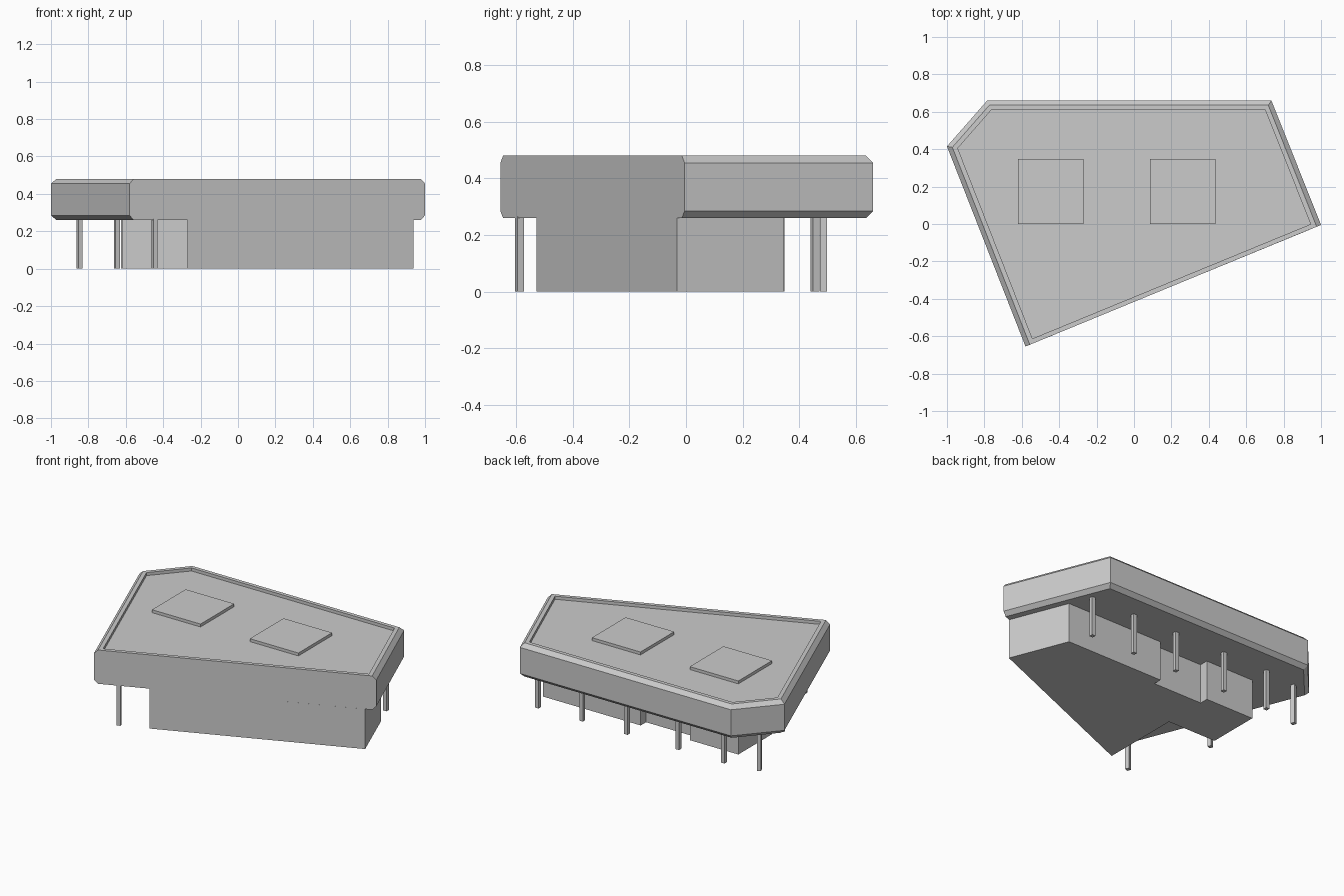
import bpy, bmesh, math
from mathutils import Vector

if "Cube" in bpy.data.objects:
    bpy.data.objects.remove(bpy.data.objects["Cube"])


def make_object(name, bm):
    bmesh.ops.recalc_face_normals(bm, faces=bm.faces)
    mesh = bpy.data.meshes.new(name)
    bm.to_mesh(mesh)
    bm.free()
    obj = bpy.data.objects.new(name, mesh)
    bpy.context.collection.objects.link(obj)
    return obj


def loft(name, rings):
    """Skin a stack of (outline, z) rings and cap both ends."""
    bm = bmesh.new()
    loops = [[bm.verts.new((x, y, z)) for x, y in pts] for pts, z in rings]
    n = len(loops[0])
    for a, b in zip(loops, loops[1:]):
        for i in range(n):
            j = (i + 1) % n
            bm.faces.new((a[i], a[j], b[j], b[i]))
    bm.faces.new(loops[0][::-1])
    bm.faces.new(loops[-1])
    return make_object(name, bm)


def inset(pts, dists):
    """Move every edge of a counter-clockwise outline inward by its own distance."""
    n = len(pts)
    lines = []
    for i in range(n):
        p, q = Vector(pts[i]), Vector(pts[(i + 1) % n])
        d = (q - p).normalized()
        lines.append((p + Vector((-d.y, d.x)) * dists[i], d))
    out = []
    for i in range(n):
        (p, d), (q, e) = lines[i - 1], lines[i]
        t = (q - p).cross(e) / d.cross(e)
        out.append(tuple(p + d * t))
    return out


def rect(x0, x1, y0, y1):
    return [(x0, y0), (x1, y0), (x1, y1), (x0, y1)]


# Roof slab: chamfered on every edge but the front, with a shallow sunken top
outline = [(-0.58, -0.655), (1.0, -0.005), (0.735, 0.66), (-0.785, 0.66), (-1.0, 0.415)]
chamfered = inset(outline, [0, 0.025, 0.025, 0.025, 0.025])
rim_inner = inset(chamfered, [0.025] * 5)
loft("roof", [(chamfered, 0.26), (outline, 0.285), (outline, 0.455),
              (chamfered, 0.48), (rim_inner, 0.48), (rim_inner, 0.46)])

# Main building below, flush with the roof's front face
loft("main_walls", [(p, z) for z in (0, 0.26) for p in [[
    (-0.27, -0.527), (0.938, -0.031), (0.79, 0.345), (0.085, 0.345),
    (0.085, 0.29), (-0.27, 0.29)]]])

# Side room at the left of the main building
side = rect(-0.62, -0.27, 0.0, 0.347)
loft("side_room", [(side, 0), (side, 0.26)])

# Two raised square roof pads
for i, x in enumerate((-0.62, 0.085)):
    pad = rect(x, x + 0.35, 0.0, 0.347)
    loft(f"roof_pad_{i + 1}", [(pad, 0.455), (pad, 0.479)])

# Slim posts: a straight row at the back, turned ones along the slanted left edge
turn = math.radians(21.6)
posts = [(x, 0.485, 0) for x in (0.727, 0.408, 0.085, -0.285, -0.613)]
posts += [(-0.847, 0.455, turn), (-0.647, -0.07, turn), (-0.446, -0.587, turn)]
for i, (x, y, a) in enumerate(posts):
    r = 0.0125 * math.sqrt(2)
    sq = [(x + r * math.cos(a + math.pi / 4 + k * math.pi / 2),
           y + r * math.sin(a + math.pi / 4 + k * math.pi / 2)) for k in range(4)]
    loft(f"post_{i + 1}", [(sq, 0), (sq, 0.265)])
